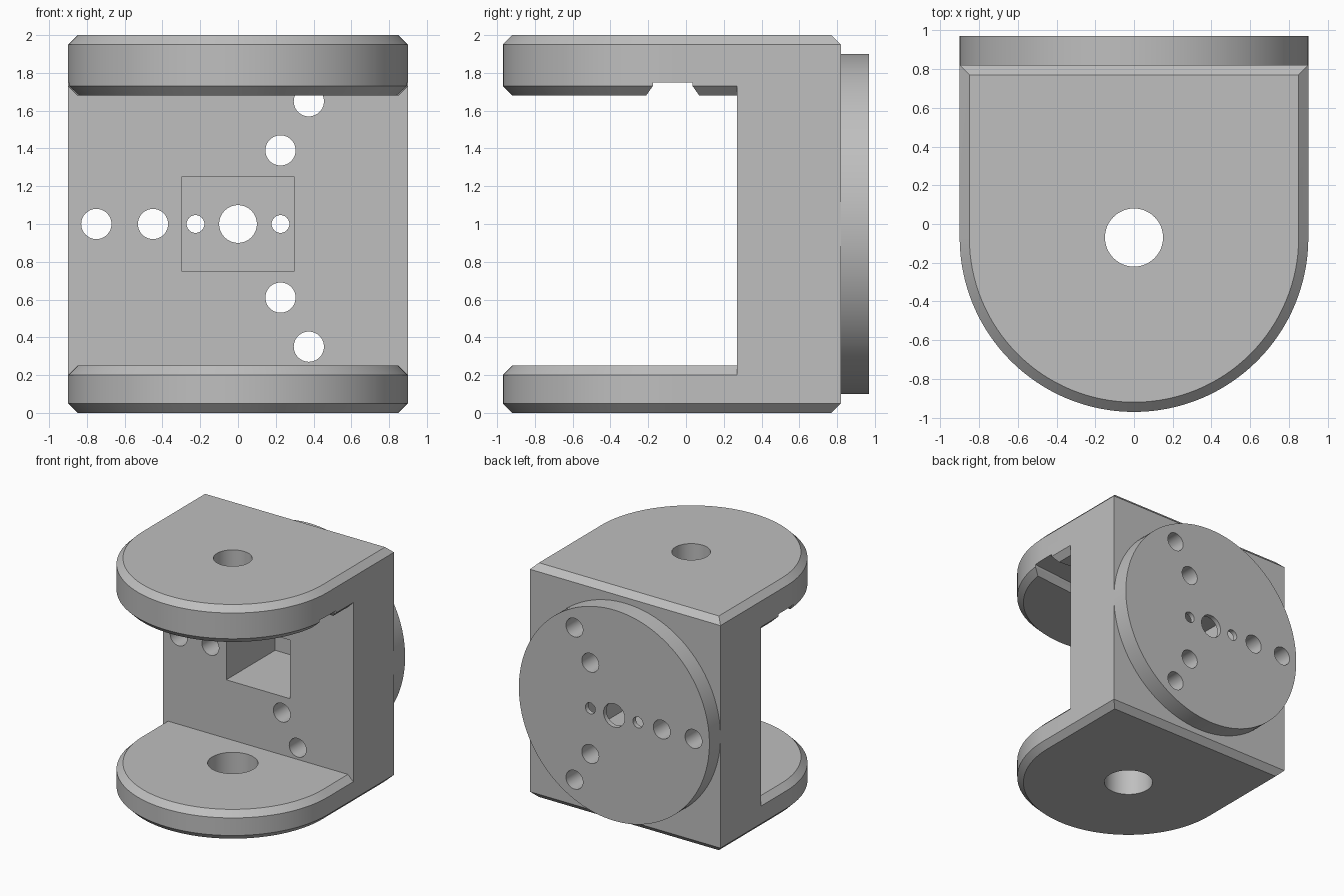
import bpy, bmesh, math
from mathutils import Matrix

cube = bpy.data.objects.get("Cube")
if cube:
    bpy.data.objects.remove(cube, do_unlink=True)

grey = bpy.data.materials.new("plain_grey")
grey.use_nodes = True
grey.diffuse_color = (0.52, 0.52, 0.52, 1)
grey.node_tree.nodes["Principled BSDF"].inputs["Base Color"].default_value = grey.diffuse_color

HALF, BACK, PIVOT, CHAMFER = 0.9, 0.82, -0.07, 0.05


def finish(bm, name):
    bmesh.ops.recalc_face_normals(bm, faces=bm.faces)
    mesh = bpy.data.meshes.new(name)
    bm.to_mesh(mesh)
    bm.free()
    mesh.materials.append(grey)
    obj = bpy.data.objects.new(name, mesh)
    bpy.context.collection.objects.link(obj)
    return obj


def loft(name, rings):
    """Solid through stacked outlines, each given as (outline, z)."""
    bm = bmesh.new()
    loops = [[bm.verts.new((x, y, z)) for x, y in outline] for outline, z in rings]
    bm.faces.new(loops[0])
    bm.faces.new(loops[-1])
    for a, b in zip(loops, loops[1:]):
        for i in range(len(a)):
            j = (i + 1) % len(a)
            bm.faces.new((a[i], a[j], b[j], b[i]))
    return finish(bm, name)


def box(name, x, y, z):
    outline = [(x[0], y[0]), (x[1], y[0]), (x[1], y[1]), (x[0], y[1])]
    return loft(name, [(outline, z[0]), (outline, z[1])])


def cylinder(name, radius, centre, depth, along_y=False, sides=48):
    bm = bmesh.new()
    turn = Matrix.Rotation(math.pi / 2, 4, 'X') if along_y else Matrix()
    bmesh.ops.create_cone(bm, cap_ends=True, segments=sides, radius1=radius,
                          radius2=radius, depth=depth,
                          matrix=Matrix.Translation(centre) @ turn)
    return finish(bm, name)


def combine(target, tool, operation='DIFFERENCE'):
    mod = target.modifiers.new("combine", 'BOOLEAN')
    mod.operation, mod.solver, mod.object = operation, 'EXACT', tool
    bpy.context.view_layer.objects.active = target
    bpy.ops.object.modifier_apply(modifier=mod.name)
    bpy.data.objects.remove(tool, do_unlink=True)


def d_outline(inset):
    """Straight back, round front."""
    r = HALF - inset
    arc = [(r * math.cos(a), PIVOT + r * math.sin(a))
           for a in (math.pi + math.pi * i / 64 for i in range(65))]
    return arc + [(r, BACK - inset), (-r, BACK - inset)]


def plate(name, low, high):
    return loft(name, [(d_outline(CHAMFER), low), (d_outline(0), low + CHAMFER),
                       (d_outline(0), high - CHAMFER), (d_outline(CHAMFER), high)])


def channel_outline(h):
    return [(-1, PIVOT - h), (0, PIVOT - h - 0.1), (1, PIVOT - h),
            (1, PIVOT + h), (0, PIVOT + h + 0.1), (-1, PIVOT + h)]


# Lower plate with its pivot hole
bottom_plate = plate("bottom_plate", 0, 0.25)
combine(bottom_plate, cylinder("pivot_cutter", 0.195, (0, PIVOT, 0.1), 0.6))

# Upper plate: cross channel underneath, round recess and screw hole
top_plate = plate("top_plate", 1.68, 2)
combine(top_plate, loft("channel_cutter", [
    (channel_outline(0.125), 1.6), (channel_outline(0.125), 1.68),
    (channel_outline(0.095), 1.73), (channel_outline(0.095), 1.75)]))
combine(top_plate, cylinder("recess_cutter", 0.2, (0, PIVOT, 1.705), 0.3))
combine(top_plate, cylinder("screw_cutter", 0.15, (0, PIVOT, 1.9), 0.8))

# Back wall joined with both plates
bracket = box("bracket", (-HALF, HALF), (0.27, BACK), (CHAMFER, 2 - CHAMFER))
combine(bracket, bottom_plate, 'UNION')
combine(bracket, top_plate, 'UNION')

# Round mounting disc on the back
mounting_disc = cylinder("mounting_disc", HALF, (0, 0.895, 1), 0.15, True, 128)

# Hole pattern: three arms of two holes, a centre hole and two small ones
holes = [(0, 1, 0.1), (-0.225, 1, 0.047), (0.225, 1, 0.047)]
for arm in range(3):
    angle = math.pi + arm * math.tau / 3
    for reach in (0.45, 0.75):
        holes.append((reach * math.cos(angle), 1 + reach * math.sin(angle), 0.08))

for part in (bracket, mounting_disc):
    for x, z, radius in holes:
        combine(part, cylinder("hole_cutter", radius, (x, 0.7, z), 1, True, 40))
    # Deep rectangular pocket, leaving a thin web at the back
    combine(part, box("pocket_cutter", (-0.3, 0.3), (0.1, 0.93), (0.75, 1.25)))

# Smooth curves, sharp edges
for part in (bracket, mounting_disc):
    bpy.ops.object.select_all(action='DESELECT')
    part.select_set(True)
    bpy.context.view_layer.objects.active = part
    bpy.ops.object.shade_smooth_by_angle(angle=math.radians(30))
